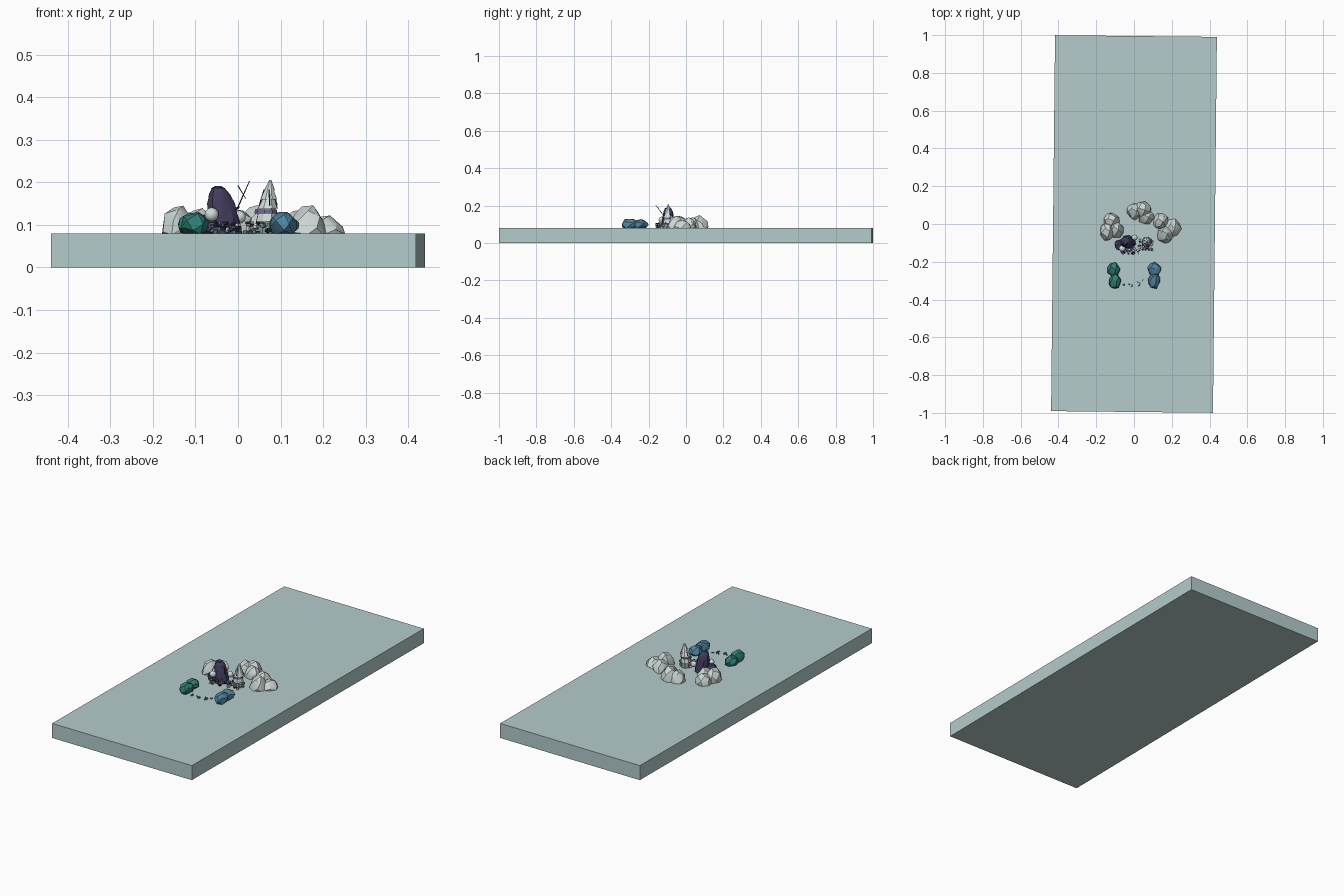
import bpy, bmesh, math, random
from mathutils import Vector, Matrix

if "Cube" in bpy.data.objects:
    bpy.data.objects.remove(bpy.data.objects["Cube"])

random.seed(7)
TOP = 0.08  # height of the slab surface


def mat(name, r, g, b):
    m = bpy.data.materials.new(name)
    m.diffuse_color = (r, g, b, 1)
    m.use_nodes = True
    m.node_tree.nodes["Principled BSDF"].inputs["Base Color"].default_value = m.diffuse_color
    return m


SLAB = mat("pale teal", 0.46, 0.60, 0.60)
STONE = mat("pale grey stone", 0.60, 0.68, 0.66)
TEAL = mat("teal", 0.03, 0.21, 0.18)
BLUE = mat("blue", 0.08, 0.23, 0.35)
PURPLE = mat("dark purple", 0.055, 0.045, 0.11)
INK = mat("ink", 0.02, 0.025, 0.045)
BONE = mat("bone white", 0.62, 0.72, 0.69)
LILAC = mat("muted lilac", 0.16, 0.13, 0.27)
GREY = mat("mid grey", 0.22, 0.29, 0.30)


def finish(name, bm, material, angle=None):
    bmesh.ops.recalc_face_normals(bm, faces=bm.faces[:])
    me = bpy.data.meshes.new(name)
    bm.to_mesh(me)
    bm.free()
    me.materials.append(material)
    ob = bpy.data.objects.new(name, me)
    bpy.context.collection.objects.link(ob)
    if angle:
        bpy.ops.object.select_all(action='DESELECT')
        ob.select_set(True)
        bpy.context.view_layer.objects.active = ob
        bpy.ops.object.shade_smooth_by_angle(angle=math.radians(angle))
    return ob


def boulder(name, centre, radii, material, n=26, turn=0.0):
    """Faceted lump: hull of jittered points on an ellipsoid, cut flat at the slab."""
    bm = bmesh.new()
    for i in range(n):
        z = 1 - 2 * (i + 0.5) / n
        a = i * 2.39996 + random.uniform(-0.25, 0.25)
        s = math.sqrt(1 - z * z)
        k = random.uniform(0.93, 1.06)
        p = Vector((s * math.cos(a) * radii[0] * k, s * math.sin(a) * radii[1] * k, z * radii[2] * k))
        p = Matrix.Rotation(turn, 3, 'Z') @ p + Vector(centre)
        p.z = max(p.z, TOP - 0.002)
        bm.verts.new(p)
    res = bmesh.ops.convex_hull(bm, input=bm.verts[:])
    junk = {v for v in res["geom_interior"] + res["geom_unused"] if isinstance(v, bmesh.types.BMVert)}
    bmesh.ops.delete(bm, geom=list(junk), context='VERTS')
    bmesh.ops.dissolve_limit(bm, angle_limit=0.12, verts=bm.verts[:], edges=bm.edges[:])
    return finish(name, bm, material, 30)


def rings(name, sections, material, sides=8, jitter=0.0, angle=None):
    """Loft of ellipses given as (x, y, z, rx, ry)."""
    bm = bmesh.new()
    loops = []
    for x, y, z, rx, ry in sections:
        loop = []
        for i in range(sides):
            a = 2 * math.pi * (i + 0.5) / sides
            k = 1 + random.uniform(-jitter, jitter)
            loop.append(bm.verts.new((x + rx * k * math.cos(a), y + ry * k * math.sin(a), z)))
        loops.append(loop)
    for lo, hi in zip(loops, loops[1:]):
        for i in range(sides):
            j = (i + 1) % sides
            bm.faces.new((lo[i], lo[j], hi[j], hi[i]))
    bm.faces.new(loops[0][::-1])
    bm.faces.new(loops[-1])
    return finish(name, bm, material, angle)


def stick(name, a, b, r, material):
    a, b = Vector(a), Vector(b)
    bm = bmesh.new()
    m = Matrix.Translation((a + b) / 2) @ (b - a).to_track_quat('Z', 'Y').to_matrix().to_4x4()
    bmesh.ops.create_cone(bm, cap_ends=True, segments=5, radius1=r, radius2=r * 0.6,
                          depth=(b - a).length, matrix=m)
    return finish(name, bm, material)


def chips(name, spots, size, material):
    """Small tumbled blocks in one object."""
    bm = bmesh.new()
    for p in spots:
        m = (Matrix.Translation(p) @ Matrix.Rotation(random.uniform(0, 3), 4, 'Z')
             @ Matrix.Rotation(random.uniform(-0.5, 0.5), 4, 'X')
             @ Matrix.Diagonal((size * random.uniform(0.8, 1.5), size * random.uniform(0.5, 0.9),
                                size * random.uniform(0.4, 0.9), 1)))
        bmesh.ops.create_cube(bm, size=1, matrix=m)
    return finish(name, bm, material)


def scatter(n, cx, cy, rx, ry, z0, z1):
    return [(cx + rx * random.uniform(-1, 1), cy + ry * random.uniform(-1, 1),
             random.uniform(z0, z1)) for _ in range(n)]


# Long base slab, turned very slightly
bm = bmesh.new()
bmesh.ops.create_cube(bm, size=1, matrix=Matrix.Translation((0, 0, TOP / 2))
                      @ Matrix.Rotation(math.radians(-0.6), 4, 'Z')
                      @ Matrix.Diagonal((0.857, 1.99, TOP, 1)))
finish("base_slab", bm, SLAB)

# Ring of pale boulders behind the figures: x, y, rx, ry, peak height
for i, (x, y, rx, ry, h) in enumerate([
        (-0.120, 0.018, 0.045, 0.042, 0.055), (-0.095, -0.030, 0.043, 0.045, 0.060),
        (-0.140, -0.040, 0.043, 0.050, 0.070),
        (0.002, 0.068, 0.041, 0.045, 0.060), (0.045, 0.075, 0.048, 0.045, 0.070),
        (0.065, 0.035, 0.045, 0.038, 0.060),
        (0.142, 0.015, 0.042, 0.045, 0.060), (0.205, -0.020, 0.045, 0.048, 0.046),
        (0.165, -0.055, 0.045, 0.048, 0.068)]):
    boulder(f"pale_boulder_{i + 1}", (x, y, TOP), (rx, ry, h), STONE)

# Two coloured low rocks at the front, each of two lumps
for side, material, label in ((-1, TEAL, "teal"), (1, BLUE, "blue")):
    boulder(f"{label}_rock_back", (side * 0.108, -0.240, 0.098), (0.036, 0.040, 0.030), material, 22)
    boulder(f"{label}_rock_front", (side * 0.104 + 0.003, -0.302, 0.100), (0.034, 0.045, 0.033), material, 22)

# Flecks on the slab between the coloured rocks
chips("teal_flecks", [(-0.055, -0.322, 0.083), (-0.025, -0.318, 0.083), (-0.01, -0.325, 0.083)], 0.010, TEAL)
chips("blue_flecks", [(0.018, -0.307, 0.083), (0.028, -0.325, 0.083), (0.046, -0.298, 0.083),
                      (0.03, -0.312, 0.083)], 0.010, BLUE)

# Tall cloaked figure
rings("cloak", [(-0.030, -0.095, TOP, 0.040, 0.036), (-0.034, -0.095, 0.115, 0.037, 0.033),
                (-0.040, -0.095, 0.150, 0.033, 0.029), (-0.043, -0.095, 0.172, 0.026, 0.024),
                (-0.046, -0.096, 0.186, 0.016, 0.016), (-0.047, -0.096, 0.191, 0.008, 0.008)],
      PURPLE, 10, 0.06, 30)
rings("hood_rim", [(-0.047, -0.104, 0.184, 0.017, 0.012), (-0.047, -0.104, 0.188, 0.014, 0.010)], INK, 9)
boulder("dark_bundle", (-0.072, -0.112, 0.100), (0.032, 0.030, 0.028), PURPLE, 22)
bm = bmesh.new()
bmesh.ops.create_icosphere(bm, subdivisions=2, radius=0.017, matrix=Matrix.Translation((-0.062, -0.130, 0.124)))
finish("pale_orb", bm, BONE, 40)
bm = bmesh.new()
bmesh.ops.create_icosphere(bm, subdivisions=2, radius=0.016, matrix=Matrix.Translation((0.003, -0.072, 0.118)))
finish("rear_pale_orb", bm, BONE, 40)
chips("cloak_hem_scraps", scatter(16, -0.033, -0.138, 0.034, 0.016, 0.083, 0.105), 0.012, LILAC)
chips("dark_hem_scraps", scatter(12, -0.028, -0.142, 0.034, 0.016, 0.083, 0.105), 0.010, INK)
chips("pale_hem_scraps", scatter(7, -0.030, -0.146, 0.034, 0.014, 0.083, 0.100), 0.010, BONE)

# Small pale figure with tiered pointed hood
for i, (z0, z1, r0, r1) in enumerate([(0.108, 0.142, 0.027, 0.020), (0.138, 0.166, 0.025, 0.013),
                                      (0.160, 0.186, 0.020, 0.010), (0.181, 0.205, 0.013, 0.003)]):
    rings(f"pale_hood_tier_{i + 1}", [(0.068 + i * 0.002, -0.095, z0, r0, r0),
                                      (0.070 + i * 0.002, -0.095, z1, r1, r1)], BONE, 8, 0.1)
rings("lilac_sash", [(0.067, -0.096, 0.127, 0.028, 0.027), (0.067, -0.096, 0.136, 0.026, 0.025)], LILAC, 9, 0.05)
rings("pale_figure_base", [(0.067, -0.095, TOP, 0.026, 0.026), (0.068, -0.095, 0.112, 0.022, 0.022)], GREY, 8, 0.08)
for i in range(3):
    a = i * 2.1 + 0.6
    c = Vector((0.072, -0.095, 0.158))
    stick(f"hood_cord_{i + 1}", c + Vector((0.024 * math.cos(a), 0.024 * math.sin(a), -0.012)),
          c + Vector((0.012 * math.cos(a), 0.012 * math.sin(a), 0.025)), 0.0018, INK)
chips("pale_rubble", scatter(16, 0.060, -0.110, 0.036, 0.030, 0.083, 0.112), 0.012, BONE)
chips("grey_rubble", scatter(16, 0.062, -0.110, 0.038, 0.032, 0.083, 0.108), 0.011, GREY)
chips("dark_rubble", scatter(12, 0.058, -0.115, 0.036, 0.030, 0.083, 0.106), 0.009, INK)

# Crossed thin rods raised between the figures
stick("long_rod", (-0.003, -0.110, 0.135), (0.027, -0.162, 0.203), 0.0016, INK)
stick("short_rod", (0.000, -0.150, 0.192), (0.018, -0.135, 0.162), 0.0014, INK)
stick("rod_arm", (-0.015, -0.100, 0.130), (0.002, -0.115, 0.142), 0.004, PURPLE)
